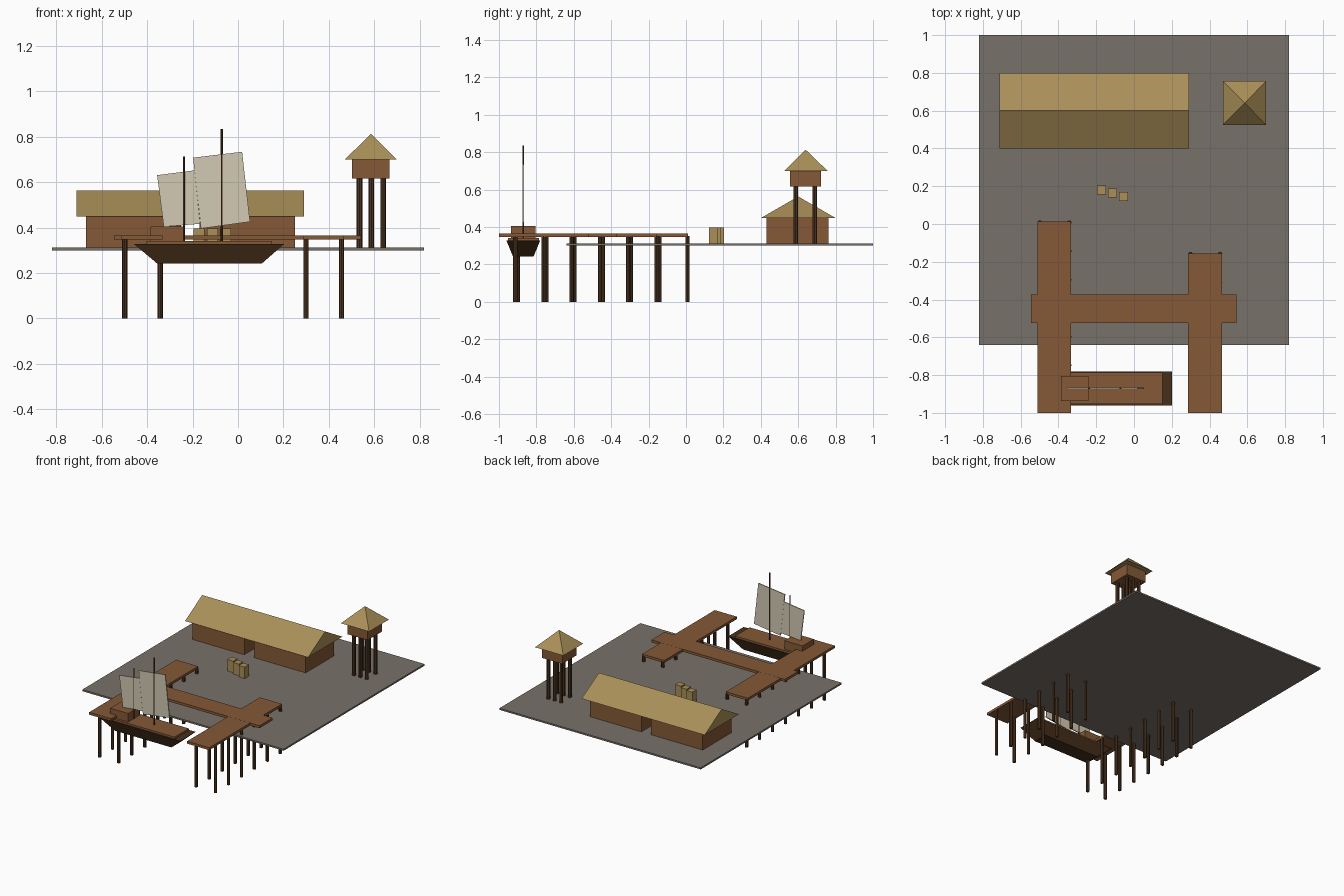
import bpy, bmesh, math
from mathutils import Matrix, Vector

if "Cube" in bpy.data.objects:
    bpy.data.objects.remove(bpy.data.objects["Cube"])


def mat(name, rgb):
    m = bpy.data.materials.new(name)
    lin = [(c / 255 / 12.92) if c < 11 else ((c / 255 + 0.055) / 1.055) ** 2.4 for c in rgb]
    m.diffuse_color = (*lin, 1)
    m.use_nodes = True
    m.node_tree.nodes["Principled BSDF"].inputs["Base Color"].default_value = m.diffuse_color
    return m


WOOD = mat("plank_brown", (133, 89, 55))
STRAW = mat("thatch_straw", (170, 143, 88))
STONE = mat("ground_grey", (121, 113, 106))
POST = mat("post_dark_brown", (80, 54, 34))
HULL = mat("hull_dark_brown", (70, 47, 26))
SAIL = mat("sail_cream", (212, 202, 180))


def finish(name, bm, material):
    bmesh.ops.recalc_face_normals(bm, faces=bm.faces)
    me = bpy.data.meshes.new(name)
    bm.to_mesh(me)
    bm.free()
    me.materials.append(material)
    ob = bpy.data.objects.new(name, me)
    bpy.context.collection.objects.link(ob)
    return ob


def box(name, x, y, z, material):
    bm = bmesh.new()
    c = Vector(((x[0] + x[1]) / 2, (y[0] + y[1]) / 2, (z[0] + z[1]) / 2))
    s = (x[1] - x[0], y[1] - y[0], z[1] - z[0])
    bmesh.ops.create_cube(bm, size=1, matrix=Matrix.Translation(c) @ Matrix.Diagonal((*s, 1)))
    return finish(name, bm, material)


def post(name, x, y, z0, z1, r, material, sides=8):
    bm = bmesh.new()
    bmesh.ops.create_cone(bm, cap_ends=True, segments=sides, radius1=r, radius2=r, depth=z1 - z0,
                          matrix=Matrix.Translation((x, y, (z0 + z1) / 2)))
    return finish(name, bm, material)


def hull_of(name, points, material):
    bm = bmesh.new()
    for p in points:
        bm.verts.new(p)
    bmesh.ops.convex_hull(bm, input=bm.verts)
    bmesh.ops.dissolve_limit(bm, angle_limit=0.01, verts=bm.verts, edges=bm.edges)
    return finish(name, bm, material)


# Ground slab
box("ground", (-0.82, 0.82), (-0.64, 1.0), (0.30, 0.312), STONE)

# Warehouse: two halves with a passage, under one gabled thatch roof
for side, x in (("left", (-0.67, -0.25)), ("right", (-0.17, 0.25))):
    box(f"warehouse_{side}_half", x, (0.43, 0.762), (0.301, 0.448), WOOD)
hull_of("warehouse_roof", [(x, y, z) for x in (-0.712, 0.29)
                           for y, z in ((0.4, 0.448), (0.8, 0.448), (0.6, 0.563))], STRAW)

# Watchtower: six legs, cabin and pyramid roof
for i, x in enumerate((0.535, 0.587, 0.639)):
    for j, y in enumerate((0.586, 0.688)):
        post(f"tower_leg_{i}_{j}", x, y, 0.301, 0.62, 0.0125, POST)
box("tower_cabin", (0.502, 0.668), (0.555, 0.722), (0.617, 0.70), WOOD)
hull_of("tower_roof", [(x, y, 0.70) for x in (0.47, 0.70) for y in (0.525, 0.757)]
        + [(0.586, 0.64, 0.813)], STRAW)

# Row of crates
for i in range(3):
    cx, cy = -0.171 + 0.058 * i, 0.18 - 0.017 * i
    box(f"crate_{i}", (cx - 0.024, cx + 0.024), (cy - 0.024, cy + 0.024), (0.31, 0.397), STRAW)

# Piers, cross walkway and piles
DECK = (0.347, 0.365)
box("left_pier", (-0.512, -0.333), (-1.0, 0.012), DECK, WOOD)
box("right_pier", (0.286, 0.466), (-1.0, -0.155), DECK, WOOD)
box("cross_walkway", (-0.545, 0.542), (-0.524, -0.372), (0.347, 0.3655), WOOD)
for side, xs, y0, n in (("left", (-0.499, -0.342), 0.008, 7), ("right", (0.299, 0.456), -0.158, 6)):
    for x in xs:
        for i in range(n):
            post(f"{side}_pier_pile_{i}", x, y0 - 0.151 * i, 0, 0.352, 0.0115, POST)

# Ship hull, deck and stern cabin
YC = -0.87
hull_of("ship_hull", [(x, YC + s * w, z) for s in (-1, 1) for x, w, z in (
    (-0.457, 0.09, 0.327), (0.202, 0.09, 0.327), (-0.356, 0.055, 0.242), (0.105, 0.055, 0.242))], HULL)
box("ship_deck", (-0.402, 0.15), (YC - 0.083, YC + 0.083), (0.325, 0.341), WOOD)
box("ship_cabin", (-0.386, -0.24), (YC - 0.066, YC + 0.066), (0.34, 0.404), WOOD)

# Masts and leaning sails
post("main_mast", -0.072, YC, 0.335, 0.835, 0.005, POST)
post("small_mast", -0.238, YC, 0.335, 0.713, 0.005, POST)
for name, pts in (
        ("main_sail", ((-0.198, 0.708), (0.018, 0.734), (0.053, 0.426), (-0.163, 0.396))),
        ("small_sail", ((-0.356, 0.631), (-0.192, 0.652), (-0.166, 0.417), (-0.327, 0.404)))):
    hull_of(name, [(x, YC + s * 0.0035, z) for x, z in pts for s in (-1, 1)], SAIL)
